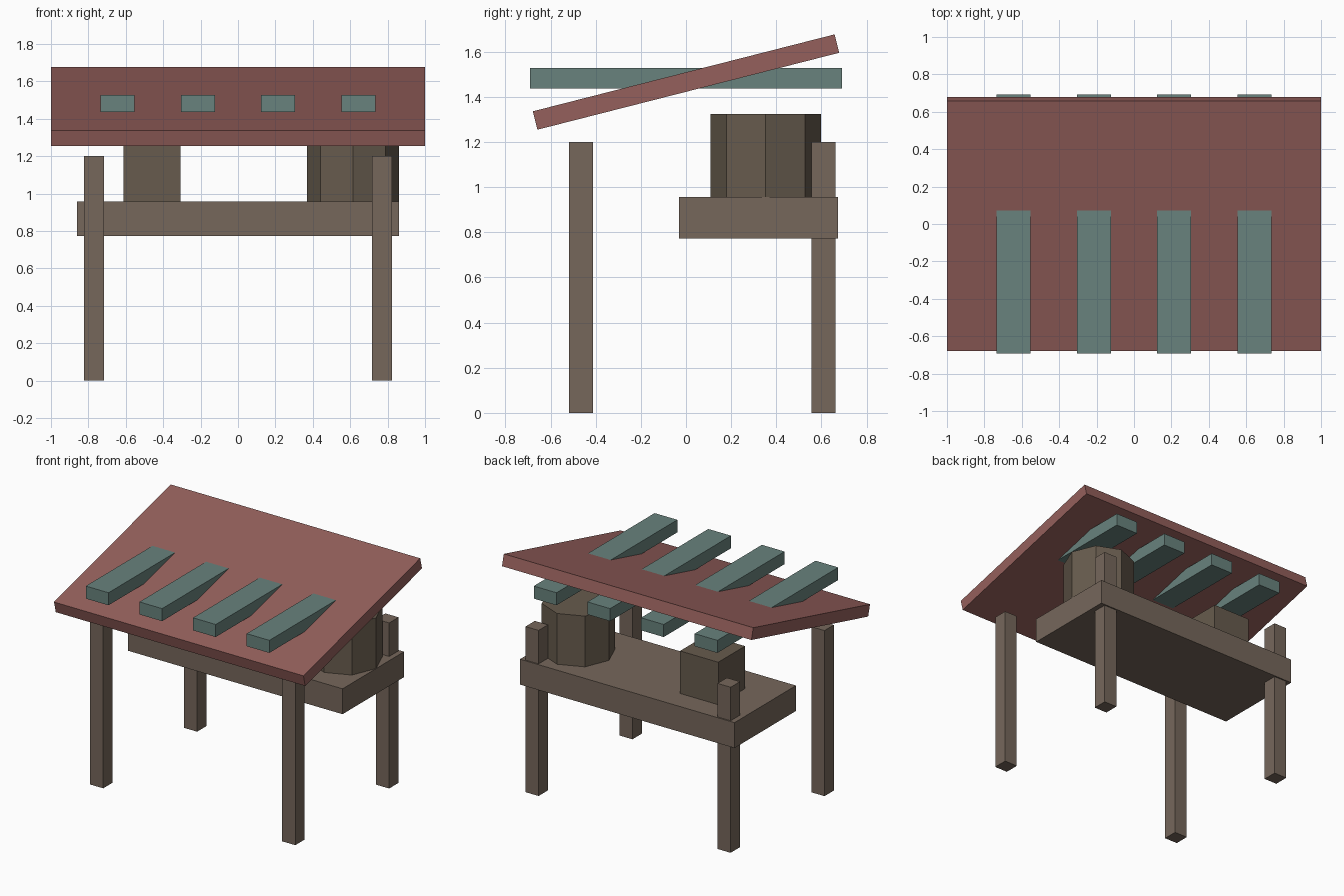
import bpy
from math import radians

if "Cube" in bpy.data.objects:
    bpy.data.objects.remove(bpy.data.objects["Cube"])


def material(name, rgb):
    m = bpy.data.materials.new(name)
    m.diffuse_color = (*rgb, 1)
    m.use_nodes = True
    m.node_tree.nodes["Principled BSDF"].inputs["Base Color"].default_value = m.diffuse_color
    return m


WOOD = material("wood", (0.18, 0.135, 0.105))
GOODS = material("goods", (0.135, 0.105, 0.075))
RED = material("red_cloth", (0.30, 0.117, 0.107))
TEAL = material("teal_cloth", (0.14, 0.225, 0.205))


def box(name, center, size, mat, tilt=0.0):
    bpy.ops.mesh.primitive_cube_add(size=1, location=center, rotation=(tilt, 0, 0))
    ob = bpy.context.object
    ob.name = name
    ob.scale = size
    ob.data.materials.append(mat)
    return ob


# Four posts
for row, y in (("front", -0.465), ("rear", 0.61)):
    for side, x in (("left", -0.77), ("right", 0.77)):
        box(f"{row}_{side}_post", (x, y, 0.6), (0.105, 0.107, 1.2), WOOD)

# Counter between the rear posts
box("counter", (0, 0.321, 0.865), (1.72, 0.704, 0.184), WOOD)

# Crate and octagonal barrel standing on the counter
box("crate", (-0.46, 0.353, 1.11), (0.306, 0.306, 0.31), GOODS)
bpy.ops.mesh.primitive_cylinder_add(vertices=8, radius=0.245, depth=0.37,
                                    location=(0.615, 0.353, 1.14))
barrel = bpy.context.object
barrel.name = "barrel"
barrel.data.materials.append(GOODS)

# Sloped awning with level stripes passing through it
box("awning", (0, 0, 1.466), (2.0, 1.38, 0.084), RED, tilt=radians(14.3))
for i in range(4):
    box(f"awning_stripe_{i + 1}", (-0.645 + 0.43 * i, 0, 1.482), (0.182, 1.384, 0.091), TEAL)
